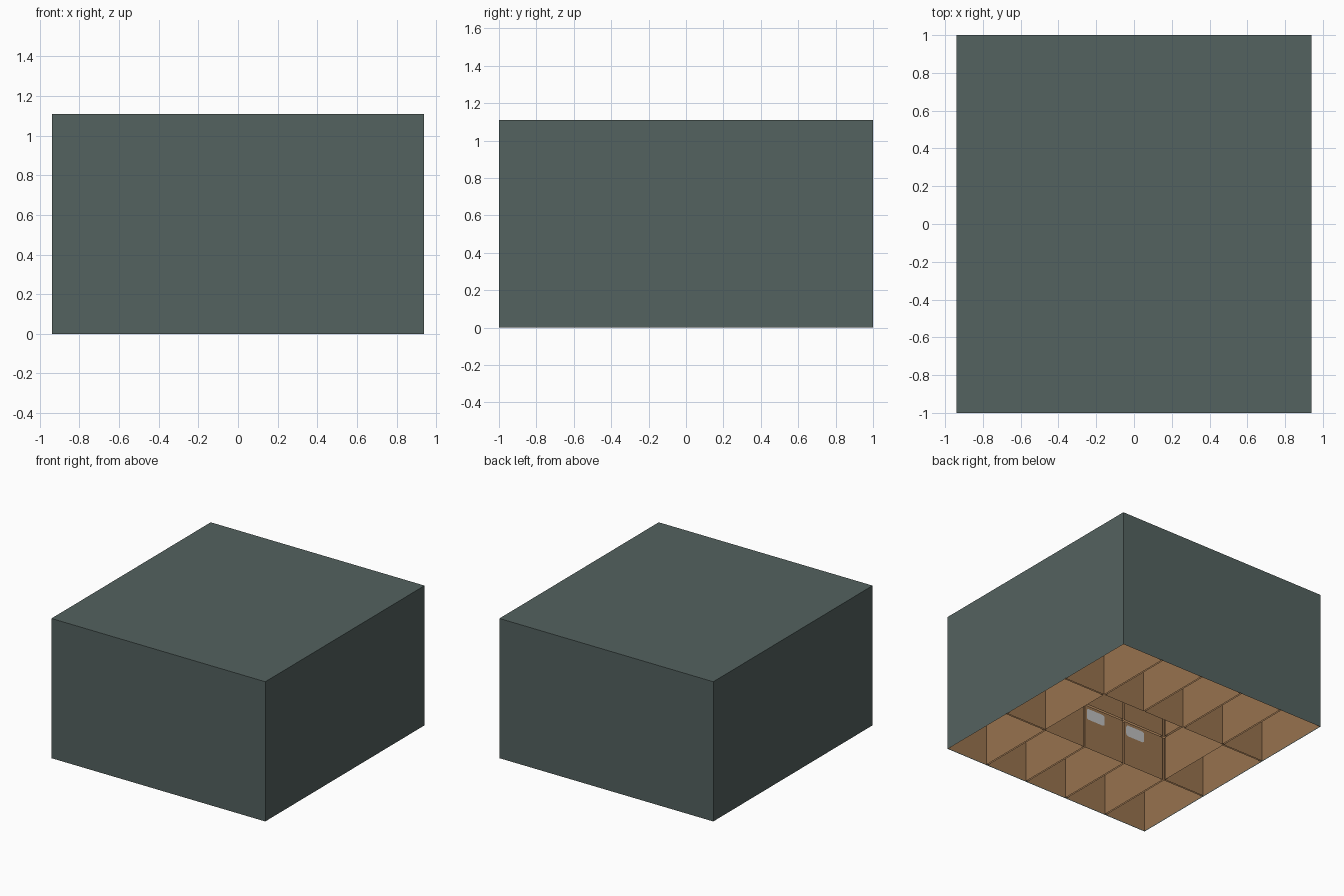
import bpy, bmesh, math

if "Cube" in bpy.data.objects:
    bpy.data.objects.remove(bpy.data.objects["Cube"])

W, D, H = 1.88, 2.0, 1.11          # overall size
NX, NY, NZ = 5, 3, 3               # cartons in the stack
PX, PY, PZ = W / NX, D / NY, H / NZ
GAP = 0.012                        # space between cartons


def material(name, rgb):
    m = bpy.data.materials.new(name)
    m.diffuse_color = (*rgb, 1)
    m.use_nodes = True
    m.node_tree.nodes["Principled BSDF"].inputs["Base Color"].default_value = m.diffuse_color
    return m


slate = material("slate cover", (0.088, 0.122, 0.116))
brown = material("brown cardboard", (0.31, 0.17, 0.077))
pale = material("pale label", (0.52, 0.52, 0.52))


def mesh_object(name, bm, mat):
    me = bpy.data.meshes.new(name)
    bm.to_mesh(me)
    bm.free()
    me.materials.append(mat)
    ob = bpy.data.objects.new(name, me)
    bpy.context.collection.objects.link(ob)
    return ob


def open_box(bm, size, centre):
    """Five-sided box without a bottom."""
    verts = bmesh.ops.create_cube(bm, size=1)["verts"]
    bmesh.ops.scale(bm, vec=size, verts=verts)
    bmesh.ops.translate(bm, vec=centre, verts=verts)
    faces = {f for v in verts for f in v.link_faces}
    bottom = [f for f in faces if f.normal.z < -0.9]
    bmesh.ops.delete(bm, geom=bottom, context="FACES_ONLY")


def label(bm, x, y, z, w, h, r=0.018):
    """Rounded sticker facing +y, centred at x, z."""
    pts = []
    for k, (sx, sz) in enumerate([(1, 1), (-1, 1), (-1, -1), (1, -1)]):
        for i in range(4):
            a = math.radians(90 * k + 30 * i)
            pts.append((x + sx * (w / 2 - r) + r * math.cos(a), y,
                        z + sz * (h / 2 - r) + r * math.sin(a)))
    f = bm.faces.new([bm.verts.new(p) for p in pts])
    f.normal_update()
    if f.normal.y < 0:
        f.normal_flip()


# Outer cover, open underneath
bm = bmesh.new()
open_box(bm, (W, D, H), (0, 0, H / 2))
mesh_object("cover", bm, slate)

# Stacked cartons; the middle of the lower layers is left empty
cartons, labels = bmesh.new(), bmesh.new()
for k in range(NZ):
    for j in range(NY):
        for i in range(NX):
            if j == 1 and 0 < i < NX - 1 and k < NZ - 1:
                continue
            x = -W / 2 + PX * (i + 0.5)
            y = -D / 2 + PY * (j + 0.5)
            z = PZ * (k + 0.5)
            sx, sy, sz = PX - GAP, PY - GAP, PZ - GAP
            open_box(cartons, (sx, sy, sz), (x, y, z - GAP / 2 + 0.002))
            label(labels, x + sx / 2 - 0.1, y + sy / 2 + 0.002, z + 0.105, 0.17, 0.09)
mesh_object("cartons", cartons, brown)
mesh_object("carton_labels", labels, pale)
